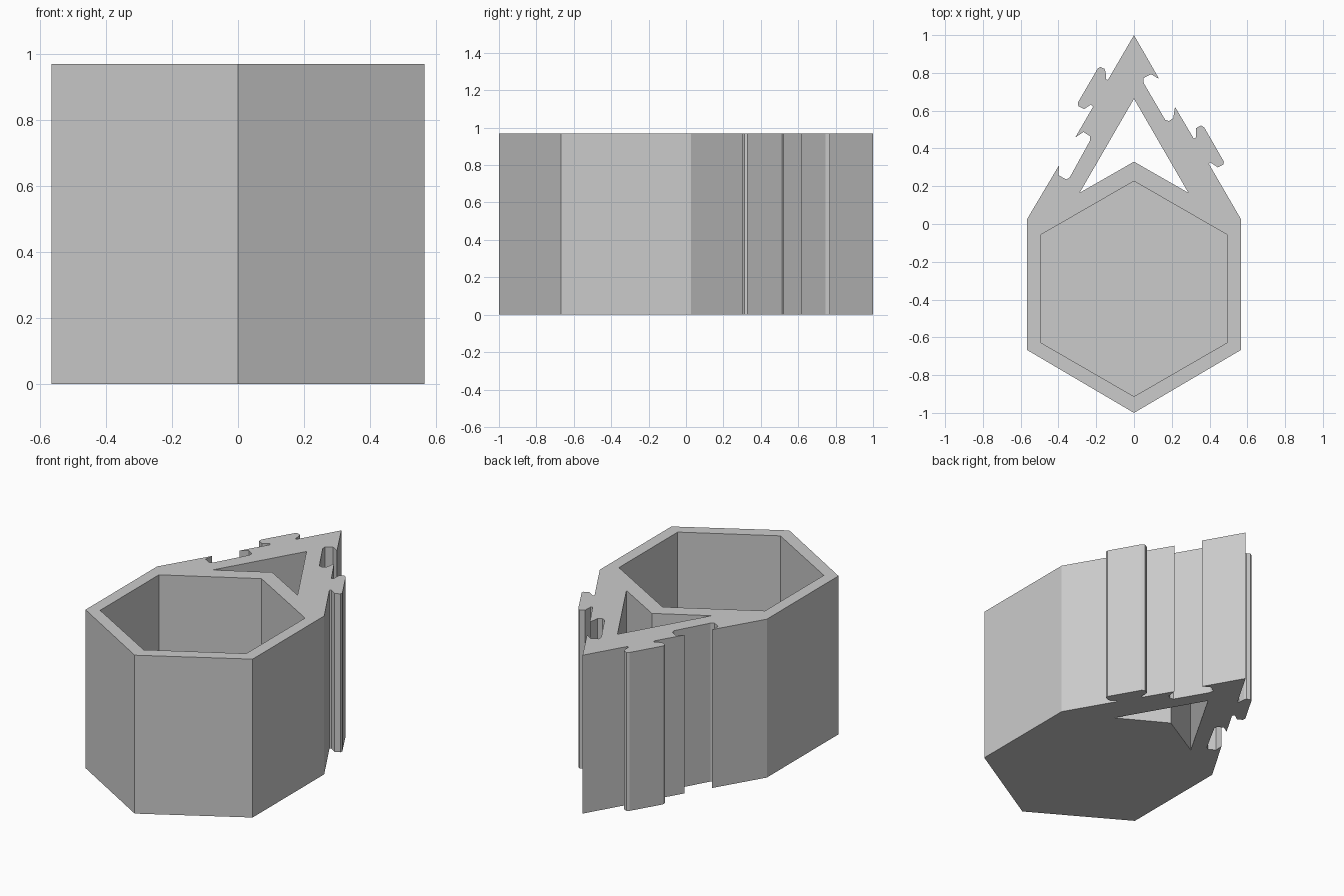
import bpy
import bmesh

HEIGHT = 0.97
FLOOR = 0.07

cube = bpy.data.objects.get("Cube")
if cube:
    bpy.data.objects.remove(cube, do_unlink=True)

# Single plain grey material
grey = bpy.data.materials.new("plain grey")
grey.use_nodes = True
grey.diffuse_color = (0.6, 0.6, 0.6, 1)
grey.node_tree.nodes["Principled BSDF"].inputs["Base Color"].default_value = (0.6, 0.6, 0.6, 1)


def prism(name, outline, bottom, top):
    """Extrude a flat outline upwards into a closed solid."""
    bm = bmesh.new()
    face = bm.faces.new([bm.verts.new((x, y, bottom)) for x, y in outline])
    extruded = bmesh.ops.extrude_face_region(bm, geom=[face], use_keep_orig=True)
    moved = [v for v in extruded["geom"] if isinstance(v, bmesh.types.BMVert)]
    bmesh.ops.translate(bm, verts=moved, vec=(0, 0, top - bottom))
    bmesh.ops.recalc_face_normals(bm, faces=bm.faces)
    mesh = bpy.data.meshes.new(name)
    bm.to_mesh(mesh)
    bm.free()
    mesh.materials.append(grey)
    obj = bpy.data.objects.new(name, mesh)
    bpy.context.collection.objects.link(obj)
    return obj


def cut(target, cutter):
    """Subtract a cutter from the target, then discard the cutter."""
    cutter.hide_render = True
    modifier = target.modifiers.new("cut", "BOOLEAN")
    modifier.operation = "DIFFERENCE"
    modifier.solver = "EXACT"
    modifier.object = cutter
    bpy.context.view_layer.objects.active = target
    bpy.ops.object.modifier_apply(modifier=modifier.name)
    bpy.data.objects.remove(cutter, do_unlink=True)


def mirrored(half):
    """Complete a closed outline from its +x half, running back to front."""
    return half + [(-x, y) for x, y in reversed(half) if x != 0]


# Right arm edge, from the hexagon corner up to the apex, with its clips
right_edge = [
    (-0.566, 0.026), (-0.396, 0.312), (-0.4, 0.258), (-0.358, 0.236),
    (-0.34, 0.247), (-0.232, 0.443), (-0.234, 0.466), (-0.268, 0.487),
    (-0.311, 0.458), (-0.217, 0.62), (-0.228, 0.633), (-0.264, 0.608),
    (-0.295, 0.624), (-0.296, 0.645), (-0.192, 0.823), (-0.178, 0.831),
    (-0.157, 0.822), (-0.15, 0.806), (-0.148, 0.766), (-0.138, 0.763),
]

# Left arm edge, from the apex back down, with the matching sockets
left_edge = [
    (0.133, 0.768), (0.09, 0.793), (0.05, 0.772), (0.052, 0.745),
    (0.165, 0.552), (0.185, 0.545), (0.208, 0.56), (0.217, 0.62),
    (0.317, 0.451), (0.327, 0.458), (0.328, 0.507), (0.355, 0.522),
    (0.372, 0.511), (0.476, 0.33), (0.473, 0.314), (0.444, 0.3),
    (0.405, 0.326), (0.396, 0.319), (0.566, 0.026),
]

front_edge = [(0.566, -0.667), (0, -1), (-0.566, -0.667)]

# Solid body: hexagonal cup and pointed back in one outline
body = prism("hexagonal_holder_body", right_edge + [(0, 1)] + left_edge + front_edge, 0, HEIGHT)

# Blind hexagonal cavity, open at the top
cavity = mirrored([(0, 0.227), (0.495, -0.058), (0.495, -0.627), (0, -0.913)])
cut(body, prism("cavity_cutter", cavity, FLOOR, HEIGHT + 0.1))

# Arrow-shaped opening running right through the back
opening = mirrored([(0, 0.663), (0.288, 0.165), (0, 0.33)])
cut(body, prism("opening_cutter", opening, -0.1, HEIGHT + 0.1))
